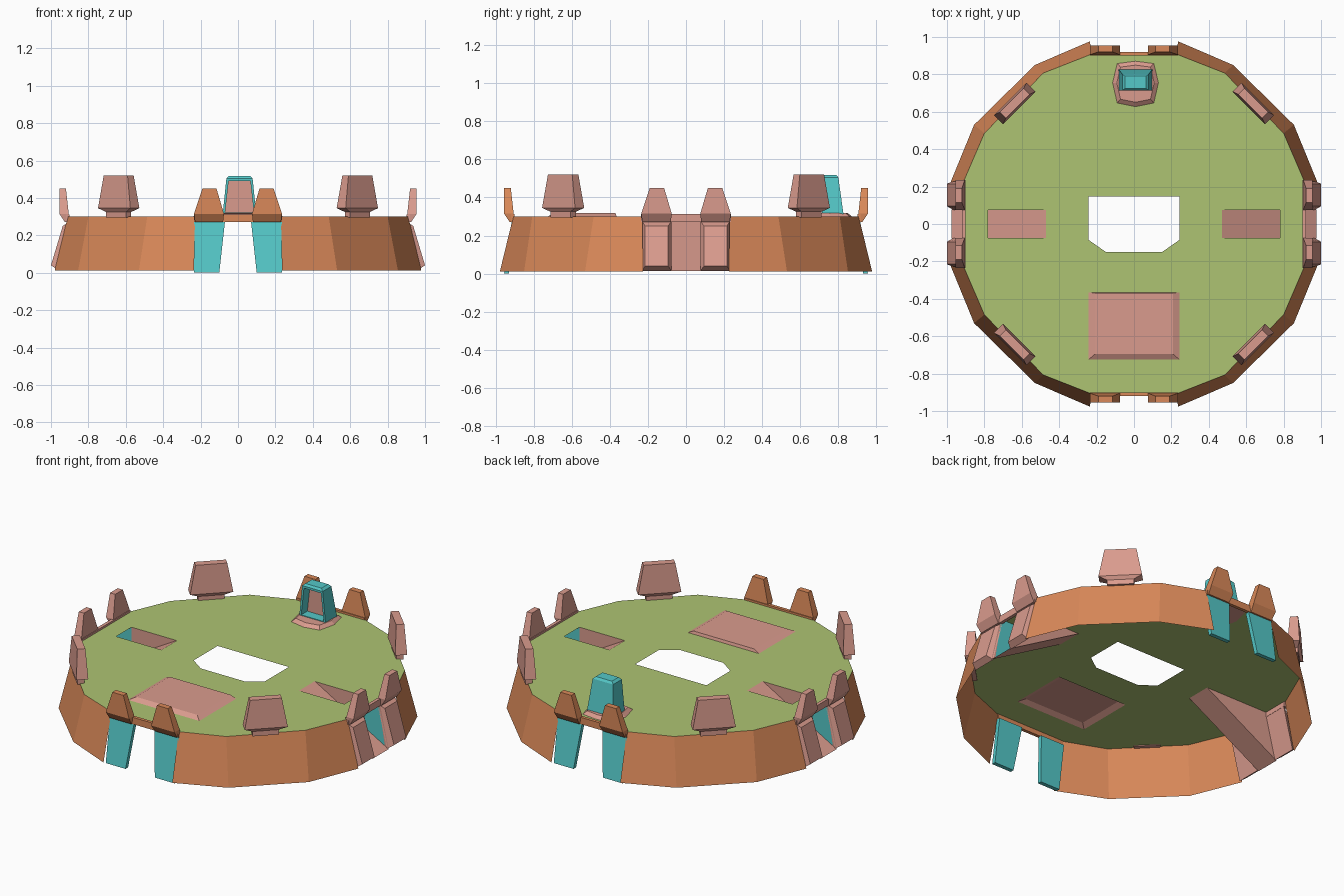
import bpy, bmesh, math
from mathutils import Matrix, Vector

if "Cube" in bpy.data.objects:
    bpy.data.objects.remove(bpy.data.objects["Cube"])


def material(name, rgb):
    m = bpy.data.materials.new(name)
    m.diffuse_color = (*rgb, 1)
    m.use_nodes = True
    m.node_tree.nodes["Principled BSDF"].inputs["Base Color"].default_value = m.diffuse_color
    return m


ORANGE = material("orange", (0.70, 0.25, 0.10))
PINK = material("pink", (0.70, 0.33, 0.27))
TEAL = material("teal", (0.09, 0.58, 0.58))
GREEN = material("green", (0.42, 0.55, 0.17))


def make(name, points, faces, mat, turn=0.0, at=(0, 0, 0), closed=True):
    bm = bmesh.new()
    vs = [bm.verts.new(p) for p in points]
    for f in faces:
        bm.faces.new([vs[i] for i in f])
    if closed:
        bmesh.ops.recalc_face_normals(bm, faces=bm.faces)
    bm.transform(Matrix.Translation(at) @ Matrix.Rotation(turn, 4, 'Z'))
    me = bpy.data.meshes.new(name)
    bm.to_mesh(me)
    bm.free()
    ob = bpy.data.objects.new(name, me)
    bpy.context.collection.objects.link(ob)
    me.materials.append(mat)
    return ob


def loft(name, rings, mat, turn=0.0, at=(0, 0, 0), bottom=True):
    n = len(rings[0])
    faces = [(r * n + i, r * n + (i + 1) % n, (r + 1) * n + (i + 1) % n, (r + 1) * n + i)
             for r in range(len(rings) - 1) for i in range(n)]
    faces.append(tuple(range((len(rings) - 1) * n, len(rings) * n)))
    if bottom:
        faces.append(tuple(reversed(range(n))))
    return make(name, [p for r in rings for p in r], faces, mat, turn, at)


def rect(x0, x1, y0, y1, z):
    return [(x0, y0, z), (x1, y0, z), (x1, y1, z), (x0, y1, z)]


def mirror_x(rings):
    return [[(-x, y, z) for x, y, z in r] for r in rings]


# Sloped outer wall: four arcs between the gates
OUT = [(0.235, 0.977), (0.53, 0.85), (0.855, 0.53), (0.98, 0.225)]
TOP = [(0.23, 0.907), (0.485, 0.807), (0.80, 0.485), (0.91, 0.23)]
for sx in (1, -1):
    for sy in (1, -1):
        pts = [(x * sx, y * sy, 0.012) for x, y in OUT] + [(x * sx, y * sy, 0.3) for x, y in TOP]
        fs = [(i + 1, i, i + 4, i + 5) for i in range(3)]
        if sx * sy < 0:
            fs = [f[::-1] for f in fs]
        make("outer_wall", pts, fs, ORANGE, closed=False)

# Deck with centre opening, two ramp slots and the platform opening
deck = TOP + [(x, -y) for x, y in TOP[::-1]]
deck += [(-x, -y) for x, y in TOP] + [(-x, y) for x, y in TOP[::-1]]
holes = [[(-0.243, 0.148), (0.243, 0.148), (0.243, -0.085), (0.15, -0.15), (-0.15, -0.15), (-0.243, -0.085)],
         [p[:2] for p in rect(0.47, 0.78, -0.075, 0.075, 0)],
         [p[:2] for p in rect(-0.78, -0.47, -0.075, 0.075, 0)],
         [p[:2] for p in rect(-0.243, 0.243, -0.725, -0.365, 0)]]
bm = bmesh.new()
for loop in [deck] + holes:
    vs = [bm.verts.new((x, y, 0.3)) for x, y in loop]
    for i in range(len(vs)):
        bm.edges.new((vs[i - 1], vs[i]))
bmesh.ops.triangle_fill(bm, edges=bm.edges[:], use_beauty=True, normal=(0, 0, 1))
for f in bm.faces:
    f.normal_update()
    if f.normal.z < 0:
        f.normal_flip()
me = bpy.data.meshes.new("deck")
bm.to_mesh(me)
bm.free()
me.materials.append(GREEN)
bpy.context.collection.objects.link(bpy.data.objects.new("deck", me))

# Gates: modelled facing -y, turned to all four sides
merlon = [rect(0.08, 0.23, -0.925, -0.9, 0.27), rect(0.075, 0.235, -0.955, -0.905, 0.315),
          rect(0.115, 0.19, -0.955, -0.92, 0.45)]
jamb = [rect(0.10, 0.235, -0.955, -0.93, 0.0), rect(0.07, 0.235, -0.915, -0.89, 0.27)]
pilaster = [[(0.075, -0.965, 0.015), (0.23, -0.965, 0.015), (0.23, -0.9, 0.275), (0.075, -0.9, 0.275)],
            [(0.095, -1.0, 0.04), (0.215, -1.0, 0.04), (0.215, -0.937, 0.25), (0.095, -0.937, 0.25)]]
for k in range(4):
    turn = k * math.pi / 2
    side = k % 2 == 1
    mat = PINK if side else ORANGE
    loft("gate_lintel", [rect(-0.235, 0.235, -0.92, -0.9, 0.27),
                         rect(-0.235, 0.235, -0.92, -0.9, 0.312)], mat, turn)
    for flip in (False, True):
        fix = mirror_x if flip else (lambda r: r)
        loft("gate_merlon", fix(merlon), mat, turn)
        if side:
            loft("gate_pilaster", fix(pilaster), PINK, turn)
        else:
            loft("gate_jamb", fix(jamb), TEAL, turn)
    if side:
        # Ramp from the slot down through the gate, with triangular cheeks
        w = 0.078
        make("ramp", [(-w, -0.47, 0.3), (w, -0.47, 0.3), (w, -0.975, 0.015), (-w, -0.975, 0.015)],
             [(3, 2, 1, 0)], PINK, turn, closed=False)
        for s in (-1, 1):
            make("ramp_cheek", [(s * w, -0.47, 0.299), (s * w, -0.975, 0.015), (s * w, -0.91, 0.299)],
                 [(0, 1, 2) if s < 0 else (2, 1, 0)], PINK, turn, closed=False)
            u = s * (w - 0.002)
            make("ramp_lining", [(u, -0.78, 0.298), (u, -0.78, 0.125), (u, -0.95, 0.03), (u, -0.905, 0.298)],
                 [(3, 2, 1, 0) if s < 0 else (0, 1, 2, 3)], TEAL, turn, closed=False)

# Slab turrets on the diagonal wall segments
def slab(l, t, z):
    return rect(-l / 2, l / 2, -t / 2, t / 2, z)

for sx in (1, -1):
    for sy in (1, -1):
        loft("corner_turret", [slab(0.15, 0.04, 0.295), slab(0.15, 0.04, 0.325),
                               slab(0.245, 0.068, 0.345), slab(0.18, 0.046, 0.52)],
             PINK, -sx * sy * math.pi / 4, (0.638 * sx, 0.645 * sy, 0))

# Raised front platform, hollow underneath
loft("front_platform", [rect(-0.243, 0.243, -0.725, -0.365, 0.3),
                        rect(-0.208, 0.208, -0.695, -0.37, 0.317)], PINK, bottom=False)

# Back tower: low base, hollow tapered cabin open at the front
cx, cy = 0.008, 0.755
outline = [(-0.10, -0.11), (0, -0.13), (0.10, -0.11), (0.125, 0), (0.10, 0.105), (0, 0.118), (-0.10, 0.105), (-0.125, 0)]
loft("tower_base", [[(x, y, 0.298) for x, y in outline],
                    [(x * 0.8, y * 0.8, 0.318) for x, y in outline]], PINK, 0, (cx, cy, 0))
cabin = loft("tower_cabin", [rect(-0.09, 0.09, -0.04, 0.072, 0.31), rect(-0.07, 0.07, -0.04, 0.045, 0.505),
                             rect(-0.055, 0.055, -0.03, 0.035, 0.518)], TEAL, 0, (cx, cy, 0))
cabin.data.materials.append(PINK)
bm = bmesh.new()
bm.from_mesh(cabin.data)
bm.normal_update()
front = min(bm.faces, key=lambda f: f.calc_center_median().y)
bmesh.ops.inset_individual(bm, faces=[front], thickness=0.018)
back = bmesh.ops.extrude_discrete_faces(bm, faces=[front])["faces"][0]
bmesh.ops.translate(bm, verts=back.verts, vec=Vector((0, 0.06, 0)))
back.material_index = 1
bm.to_mesh(cabin.data)
bm.free()
